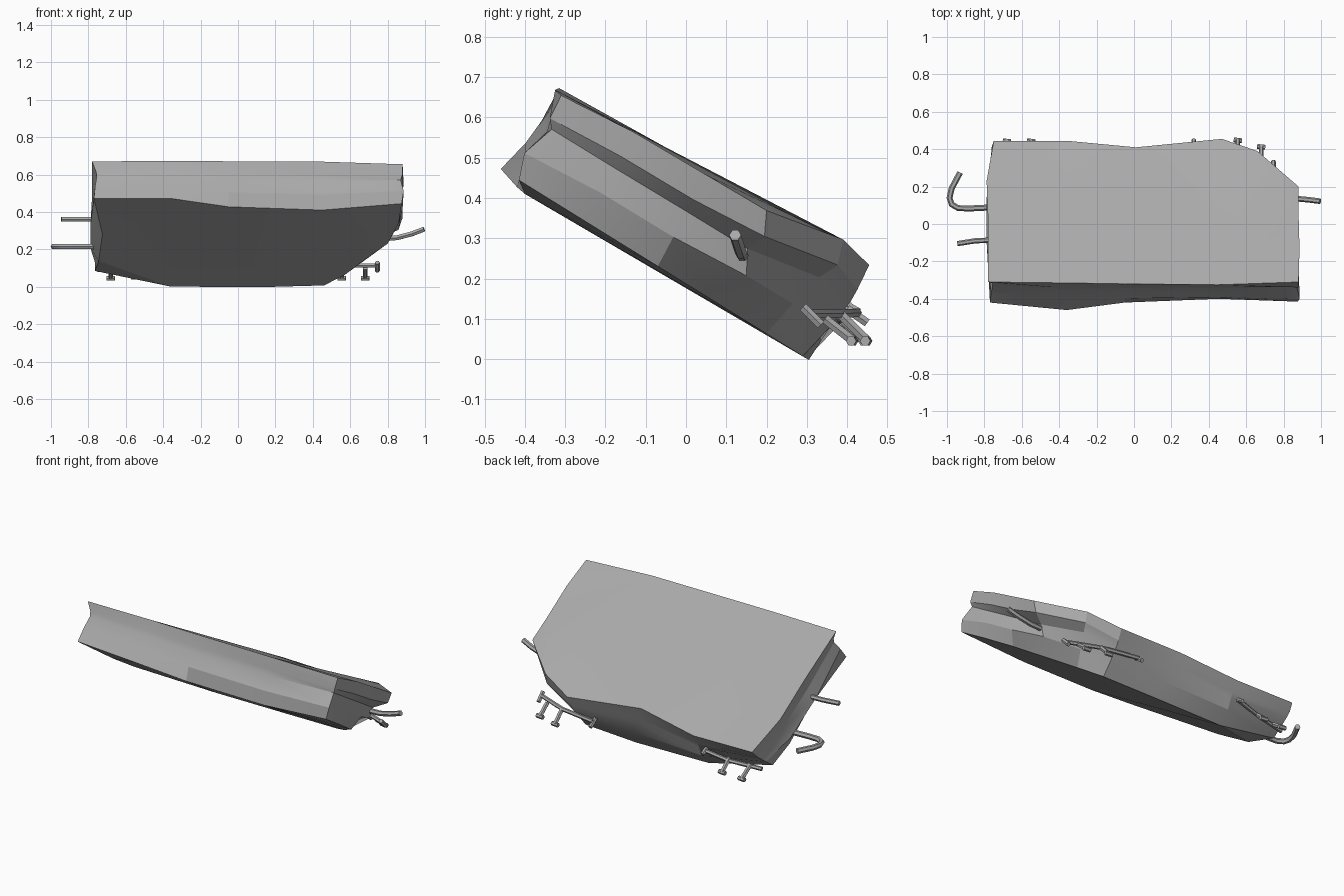
import bpy, bmesh
from mathutils import Vector

cube = bpy.data.objects.get("Cube")
if cube:
    bpy.data.objects.remove(cube)

grey = bpy.data.materials.new("concrete grey")
grey.use_nodes = True
colour = (0.4, 0.4, 0.4, 1)
grey.diffuse_color = colour
grey.node_tree.nodes["Principled BSDF"].inputs["Base Color"].default_value = colour


def finish(obj, angle):
    """Give an object its material and smooth its shallow edges."""
    obj.data.materials.append(grey)
    bpy.ops.object.select_all(action='DESELECT')
    obj.select_set(True)
    bpy.context.view_layer.objects.active = obj
    bpy.ops.object.shade_smooth_by_angle(angle=angle)


def top_height(y):
    return 0.487 - 0.59 * y


def under_height(y):
    return 0.187 - 0.62 * y


# Broken slab outline, counter-clockwise from the front corner:
# top x, y, lift | underside x, y, lift | outward shift of lip, recess and ridge
stations = [
    (-.78, -.31, 0, -.77, -.42, .025, -.03, -.035, -.015),
    (-.36, -.315, 0, -.36, -.46, 0, -.01, -.015, -.015),
    (-.05, -.32, -.005, -.05, -.42, -.02, -.01, -.01, .01),
    (.45, -.325, -.01, .45, -.40, -.025, -.01, -.01, .015),
    (.88, -.31, -.015, .875, -.415, 0, 0, -.02, .022),
    (.885, -.13, 0, .86, -.25, 0, .003, -.025, .012),
    (.88, .05, 0, .80, -.07, 0, .015, -.03, .015),
    (.88, .20, 0, .66, .09, 0, .045, -.005, .045),
    (.66, .39, .04, .57, .20, 0, .045, .02, .005),
    (.47, .455, .015, .46, .29, 0, .015, .02, .015),
    (.01, .41, .025, .12, .305, 0, .01, .015, .02),
    (-.36, .445, -.005, -.36, .30, 0, 0, .005, .02),
    (-.75, .445, 0, -.765, .27, .065, .015, .015, .01),
    (-.788, .23, 0, -.745, .08, 0, -.01, -.01, .03),
    (-.78, 0, 0, -.725, -.15, 0, 0, 0, .045),
]
levels = (.27, .4, .68)
count = len(stations)
bm = bmesh.new()
columns = []
for i, (tx, ty, tl, ux, uy, ul, *shifts) in enumerate(stations):
    top = Vector((tx, ty, top_height(ty) + tl))
    under = Vector((ux, uy, under_height(uy) + ul))
    before, after = stations[i - 1], stations[(i + 1) % count]
    outward = Vector((after[1] - before[1], before[0] - after[0], 0)).normalized()
    middle = [top.lerp(under, t) + outward * s for t, s in zip(levels, shifts)]
    columns.append([bm.verts.new(p) for p in (top, *middle, under)])
for a, b in zip(columns, columns[1:] + columns[:1]):
    for row in range(len(levels) + 1):
        bm.faces.new((a[row], a[row + 1], b[row + 1], b[row]))
caps = [bm.faces.new([c[0] for c in columns]),
        bm.faces.new([c[-1] for c in reversed(columns)])]
bmesh.ops.triangulate(bm, faces=caps)
bmesh.ops.recalc_face_normals(bm, faces=bm.faces)
mesh = bpy.data.meshes.new("concrete_slab")
bm.to_mesh(mesh)
bm.free()
slab = bpy.data.objects.new("concrete_slab", mesh)
bpy.context.collection.objects.link(slab)
finish(slab, 0.3)


def bar(name, points, radius=0.014):
    """A round steel bar following a path."""
    curve = bpy.data.curves.new(name, 'CURVE')
    curve.dimensions = '3D'
    curve.bevel_depth = radius
    curve.bevel_resolution = 1
    curve.use_fill_caps = True
    spline = curve.splines.new('POLY')
    spline.points.add(len(points) - 1)
    for p, co in zip(spline.points, points):
        p.co = (*co, 1)
    obj = bpy.data.objects.new(name, curve)
    bpy.context.collection.objects.link(obj)
    bpy.ops.object.select_all(action='DESELECT')
    obj.select_set(True)
    bpy.context.view_layer.objects.active = obj
    bpy.ops.object.convert(target='MESH')
    finish(bpy.context.object, 0.7)


# Long exposed bars at both ends
bar("hooked_bar", [(x, y, .215) for x, y in (
    (-.74, .09), (-.88, .083), (-.94, .085), (-.975, .105),
    (-.986, .14), (-.975, .19), (-.93, .275))], .016)
bar("right_bar", [(-.74, -.085, .36), (-.85, -.09, .36), (-.945, -.105, .36)])
bar("left_bar", [(.78, .14, .258), (.85, .137, .262), (.93, .13, .283), (.995, .122, .308)], .015)

# Bars lying along the broken back edge
bar("back_left_bar", [(.75, .305, .113), (.55, .385, .113), (.32, .425, .115)], .012)
bar("back_right_bar", [(-.75, .35, .088), (-.55, .385, .1), (-.40, .405, .13)], .012)

# Short prongs reaching out and down from those bars
prongs = [((.68, .345, .1), (.68, .415, .045)), ((.555, .385, .11), (.555, .45, .045)),
          ((-.68, .36, .1), (-.68, .445, .045)), ((-.55, .375, .11), (-.55, .445, .05))]
for i, (root, tip) in enumerate(prongs):
    x, y, z = tip
    bar(f"prong_{i}", [root, tip], .013)
    bar(f"prong_tip_{i}", [(x - .022, y, z), (x + .022, y - .005, z)], .013)
bar("end_prong", [(.745, .29, .13), (.745, .335, .085)], .013)
bar("inner_prong", [(.32, .40, .125), (.32, .45, .09)], .012)
bar("small_prong", [(-.41, .37, .15), (-.41, .43, .115)], .012)
